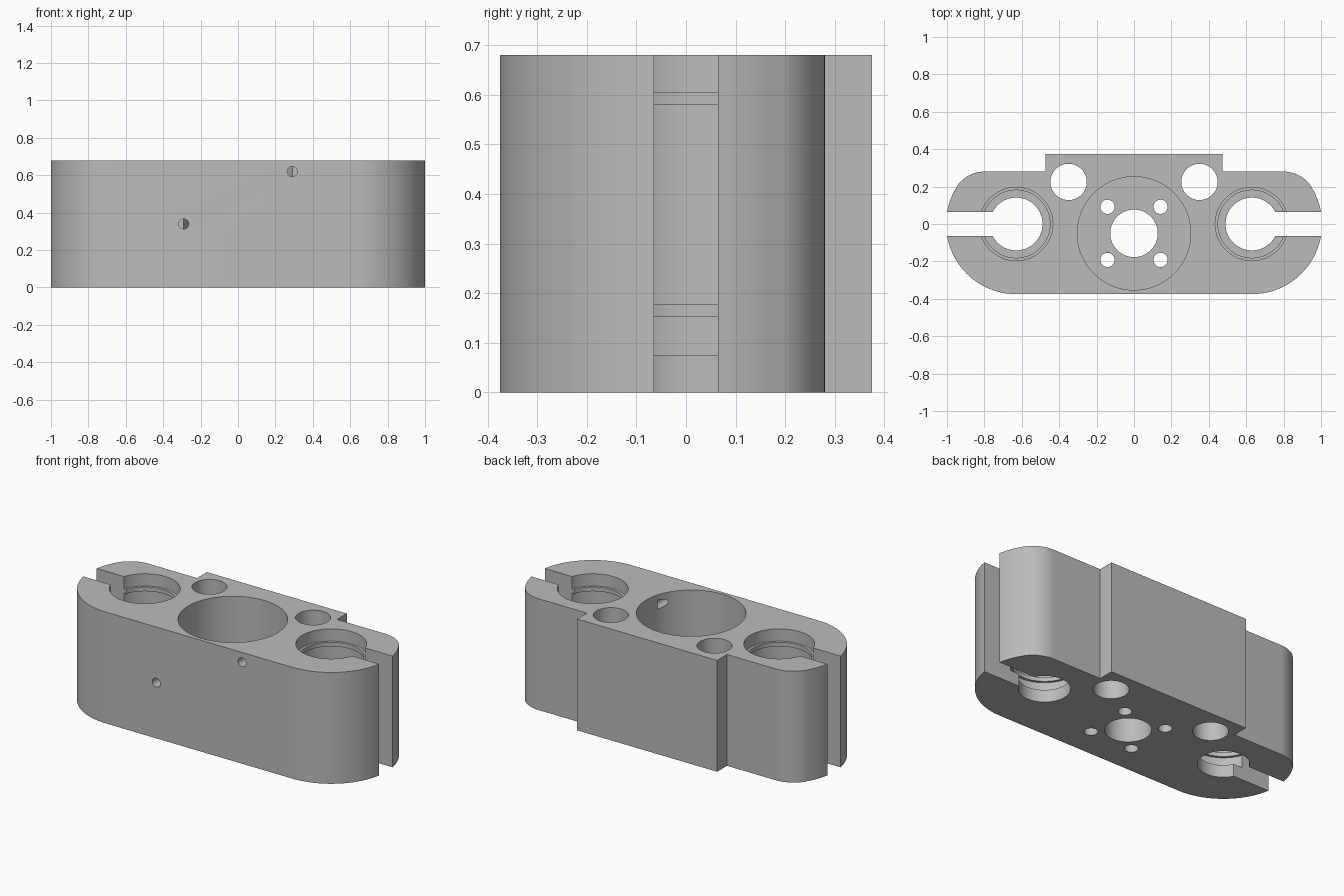
import bpy, bmesh
from math import cos, sin, pi, radians
from mathutils import Matrix

if "Cube" in bpy.data.objects:
    bpy.data.objects.remove(bpy.data.objects["Cube"])

HEIGHT = 0.68
ROD_X = 0.63
MOTOR_Y = -0.05
OVER = 0.1            # how far cutters overshoot the faces

grey = bpy.data.materials.new("plain grey")
grey.use_nodes = True
colour = (0.5, 0.5, 0.5, 1)
grey.diffuse_color = colour
grey.node_tree.nodes["Principled BSDF"].inputs["Base Color"].default_value = colour


def arc(cx, cy, r, start, end, steps):
    angles = [radians(start + (end - start) * i / steps) for i in range(steps + 1)]
    return [(cx + r * cos(a), cy + r * sin(a)) for a in angles]


def to_object(bm, name):
    bmesh.ops.recalc_face_normals(bm, faces=bm.faces)
    mesh = bpy.data.meshes.new(name)
    bm.to_mesh(mesh)
    bm.free()
    obj = bpy.data.objects.new(name, mesh)
    bpy.context.collection.objects.link(obj)
    return obj


def prism(name, outline, z0, z1):
    bm = bmesh.new()
    face = bm.faces.new([bm.verts.new((x, y, z0)) for x, y in outline])
    top = bmesh.ops.extrude_face_region(bm, geom=[face])["geom"]
    moved = [v for v in top if isinstance(v, bmesh.types.BMVert)]
    bmesh.ops.translate(bm, verts=moved, vec=(0, 0, z1 - z0))
    return to_object(bm, name)


def drill(name, x, y, r, z0=-OVER, z1=HEIGHT + OVER, steps=64):
    return prism(name, arc(x, y, r, 0, 360, steps)[:-1], z0, z1)


def lathe(name, profile, x, y, steps=72):
    """Stack of rings from (radius, z) pairs, closed at both ends."""
    bm = bmesh.new()
    rings = [[bm.verts.new((px, py, z)) for px, py in arc(x, y, r, 0, 360, steps)[:-1]]
             for r, z in profile]
    for low, high in zip(rings, rings[1:]):
        for i in range(steps):
            j = (i + 1) % steps
            bm.faces.new((low[i], low[j], high[j], high[i]))
    bm.faces.new(rings[0])
    bm.faces.new(rings[-1])
    return to_object(bm, name)


# Carriage outline: big front corners, tighter back corners, raised back pad
right = arc(ROD_X, 0, 0.375, -90, 31, 40)
right += arc(0.8, 0.102, 0.178, 31, 90, 20)[1:]
right += [(0.473, 0.28), (0.473, 0.375)]
outline = right + [(-x, y) for x, y in reversed(right)]
body = prism("carriage_body", outline, 0, HEIGHT)
body.data.materials.append(grey)

# Bearing seats: narrow exit at the bottom, two retaining lips
EXIT, SEAT, LIP = 0.141, 0.196, 0.181
seat_profile = [(EXIT, -OVER), (EXIT, 0.075), (SEAT, 0.075)]
for z0, z1 in ((0.152, 0.177), (0.58, 0.605)):
    seat_profile += [(SEAT, z0), (LIP, z0), (LIP, z1), (SEAT, z1)]
seat_profile.append((SEAT, HEIGHT + OVER))

cutters = []
for side in (-1, 1):
    cutters.append(lathe("bearing_cutter", seat_profile, side * ROD_X, 0))
    # Open slot from the bearing out to the end
    a, b, w = side * ROD_X, side * 1.2, 0.064
    cutters.append(prism("slot_cutter", [(a, -w), (b, -w), (b, w), (a, w)],
                         -OVER, HEIGHT + OVER))
    # Through hole near the back pad
    cutters.append(drill("rod_cutter", side * 0.35, 0.225, 0.097))
    # Motor screw holes
    for up in (-1, 1):
        cutters.append(drill("screw_cutter", side * 0.142,
                             MOTOR_Y + up * 0.142, 0.038, steps=32))

# Motor pocket and shaft opening
cutters.append(drill("pocket_cutter", 0, MOTOR_Y, 0.303, z0=0.15, steps=96))
cutters.append(drill("shaft_cutter", 0, MOTOR_Y, 0.127))

# Set screw holes from the front into the pocket
for x, z in ((-0.29, 0.34), (0.29, 0.62)):
    hole = drill("set_screw_cutter", 0, 0, 0.027, 0, 0.363, steps=32)
    hole.data.transform(Matrix.Translation((x, -0.5, z)) @ Matrix.Rotation(-pi / 2, 4, "X"))
    cutters.append(hole)

# Cut everything, keep the result and drop the cutters
for cutter in cutters:
    cutter.hide_render = True
    cut = body.modifiers.new(cutter.name, "BOOLEAN")
    cut.operation = "DIFFERENCE"
    cut.solver = "EXACT"
    cut.object = cutter
graph = bpy.context.evaluated_depsgraph_get()
result = bpy.data.meshes.new_from_object(body.evaluated_get(graph))
body.modifiers.clear()
body.data = result
for cutter in cutters:
    bpy.data.objects.remove(cutter)
body.data.materials.clear()
body.data.materials.append(grey)
for poly in body.data.polygons:
    poly.material_index = 0

bpy.ops.object.select_all(action="DESELECT")
body.select_set(True)
bpy.context.view_layer.objects.active = body
bpy.ops.object.shade_smooth_by_angle(angle=radians(30))
